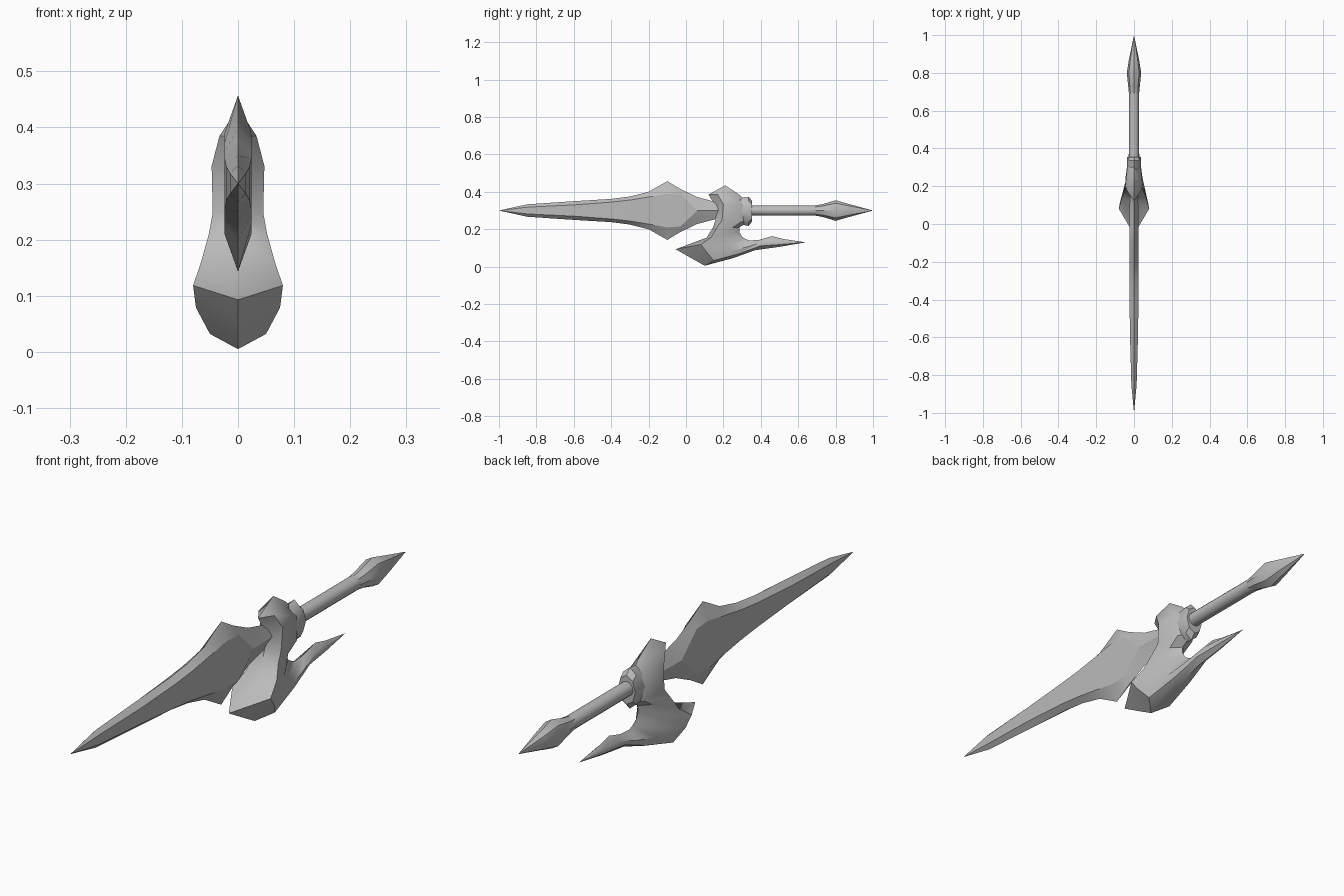
import bpy
import bmesh
from math import cos, sin, pi, radians
from mathutils import Vector

cube = bpy.data.objects.get("Cube")
if cube:
    bpy.data.objects.remove(cube, do_unlink=True)

# One plain steel colour
steel = bpy.data.materials.new("steel grey")
steel.use_nodes = True
colour = (0.5, 0.5, 0.5, 1)
steel.diffuse_color = colour
steel.node_tree.nodes["Principled BSDF"].inputs["Base Color"].default_value = colour

AXIS_Z = 0.3


def loft(name, rings, sharp_angle):
    """Skin a row of equal-length rings, cap the ends and merge pinched points."""
    bm = bmesh.new()
    rows = [[bm.verts.new(p) for p in ring] for ring in rings]
    count = len(rows[0])
    for a, b in zip(rows, rows[1:]):
        for i in range(count):
            j = (i + 1) % count
            bm.faces.new((a[i], a[j], b[j], b[i]))
    bm.faces.new(rows[0])
    bm.faces.new(rows[-1])
    bmesh.ops.remove_doubles(bm, verts=bm.verts[:], dist=0.0005)
    bmesh.ops.recalc_face_normals(bm, faces=bm.faces[:])
    mesh = bpy.data.meshes.new(name)
    bm.to_mesh(mesh)
    bm.free()
    mesh.materials.append(steel)
    obj = bpy.data.objects.new(name, mesh)
    bpy.context.collection.objects.link(obj)
    bpy.ops.object.select_all(action='DESELECT')
    obj.select_set(True)
    bpy.context.view_layer.objects.active = obj
    bpy.ops.object.shade_smooth_by_angle(angle=radians(sharp_angle))
    return obj


def blade_ring(y, edge, flat, width):
    """Six-sided section: two cutting edges and a flat on each side."""
    section = [(0, edge), (width, flat), (width, -flat),
               (0, -edge), (-width, -flat), (-width, flat)]
    return [(x, y, AXIS_Z + z) for x, z in section]


def oval_ring(y, rx, rz, sides, centre=AXIS_Z):
    turns = [2 * pi * i / sides for i in range(sides)]
    return [(rx * cos(t), y, centre + rz * sin(t)) for t in turns]


def guard_ring(outer, inner, side_points):
    """Section between an outer and an inner outline point, mirrored in x."""
    a, b = Vector((0, *outer)), Vector((0, *inner))
    right = [a.lerp(b, t) + Vector((w, 0, 0)) for t, w in side_points]
    left = [Vector((-p.x, p.y, p.z)) for p in reversed(right)]
    return [a, *right, b, *left]


# Blade: station, edge height, flat height, half thickness
blade = [
    (-1, 0, 0, 0),
    (-0.85, 0.033, 0.018, 0.014),
    (-0.6, 0.05, 0.03, 0.021),
    (-0.4, 0.062, 0.045, 0.024),
    (-0.3, 0.075, 0.056, 0.024),
    (-0.2, 0.1, 0.072, 0.024),
    (-0.1, 0.157, 0.09, 0.024),
    (-0.03, 0.115, 0.085, 0.024),
    (0.06, 0.072, 0.001, 0.024),
    (0.2, 0.035, 0.001, 0.02),
]
loft("blade", [blade_ring(*s) for s in blade], 20)

# Guard: sweeps from the top spur down to the beak and back along the horn
guard = [
    ((.21, .435), (.21, .435), ((.3, 0), (.7, 0))),
    ((.12, .385), (.285, .385), ((.3, .033), (.7, .024))),
    ((.155, .33), (.335, .335), ((.25, .047), (.8, .036))),
    ((.157, .25), (.335, .24), ((.2, .045), (.8, .036))),
    ((.145, .21), (.285, .21), ((.15, .052), (.75, .034))),
    ((.11, .155), (.285, .185), ((.15, .066), (.7, .04))),
    ((-.055, .093), (.3, .16), ((.38, .08), (.75, .045))),
    ((.02, .05), (.32, .147), ((.3, .075), (.7, .044))),
    ((.1, .005), (.34, .14), ((.2, .05), (.6, .045))),
    ((.25, .045), (.39, .143), ((.25, .035), (.65, .032))),
    ((.37, .088), (.46, .163), ((.3, .022), (.65, .02))),
    ((.5, .106), (.52, .148), ((.3, .014), (.7, .014))),
    ((.64, .13), (.64, .13), ((.3, 0), (.7, 0))),
]
loft("guard", [guard_ring(*s) for s in guard], 40)

# Collar that sockets the shaft into the guard
collar = [(0.23, 0.033, 0.06), (0.3, 0.037, 0.072),
          (0.335, 0.038, 0.078), (0.354, 0.036, 0.055)]
loft("collar", [oval_ring(*s, 8, 0.296) for s in collar], 40)

# Shaft and its pointed pommel
loft("shaft", [oval_ring(y, 0.027, 0.027, 12) for y in (0.25, 0.72)], 40)
pommel = [(0.69, 0.027, 0.027), (0.73, 0.031, 0.034), (0.8, 0.038, 0.055),
          (0.87, 0.027, 0.035), (1, 0, 0)]
loft("pommel", [oval_ring(*s, 8) for s in pommel], 35)
